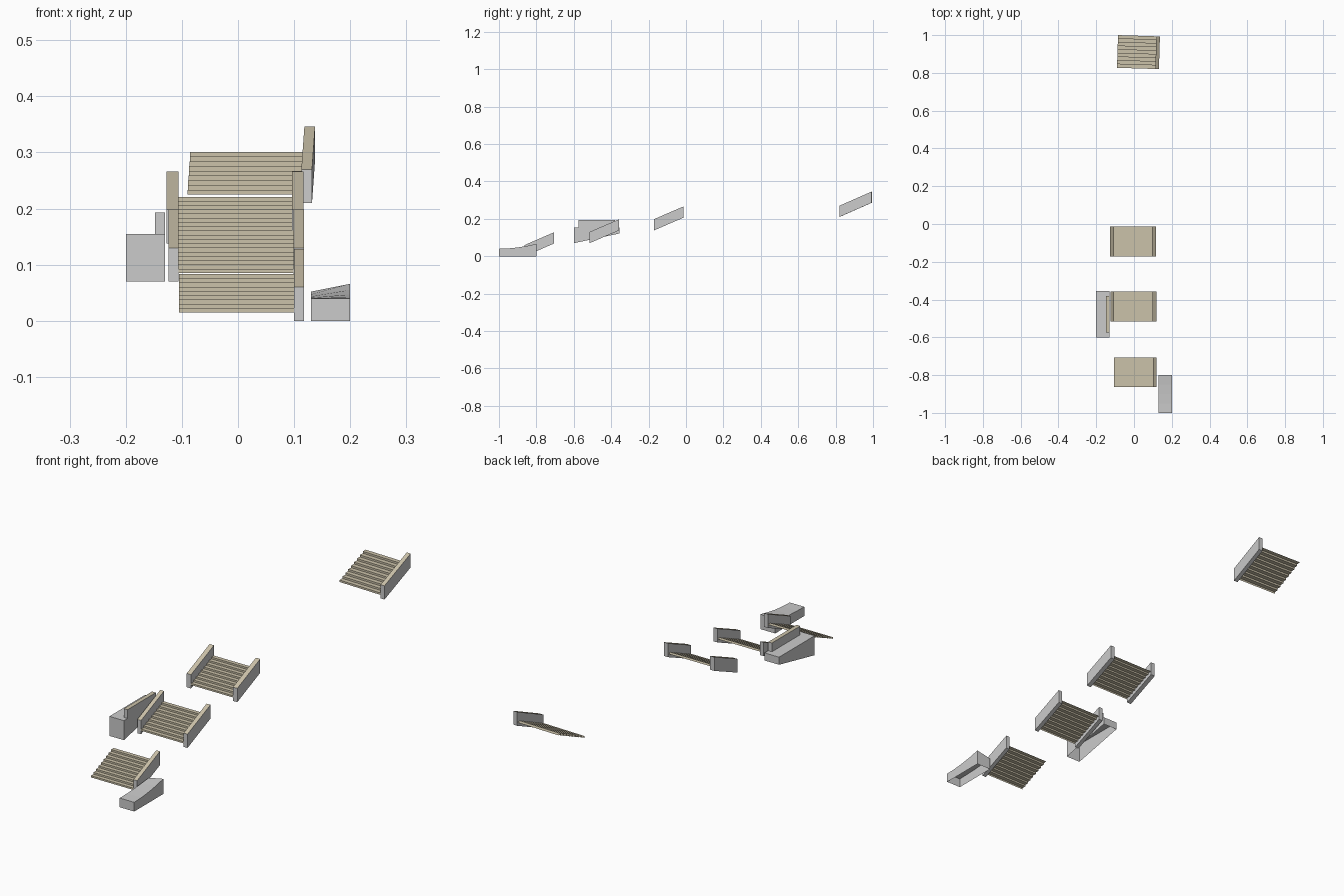
import bpy
from math import radians
from mathutils import Matrix, Vector

if "Cube" in bpy.data.objects:
    bpy.data.objects.remove(bpy.data.objects["Cube"])

stone = bpy.data.materials.new("stone")
stone.diffuse_color = (0.60, 0.54, 0.40, 1)
stone.use_nodes = True
stone.node_tree.nodes["Principled BSDF"].inputs["Base Color"].default_value = stone.diffuse_color
plain = bpy.data.materials.new("plain")
plain.diffuse_color = (0.8, 0.8, 0.8, 1)
plain.use_nodes = True
plain.node_tree.nodes["Principled BSDF"].inputs["Base Color"].default_value = plain.diffuse_color


def make(name, verts, faces, stone_faces=()):
    """Mesh object; the listed faces get the stone colour."""
    me = bpy.data.meshes.new(name)
    me.from_pydata(verts, [], faces)
    me.materials.append(plain)
    me.materials.append(stone)
    for i in stone_faces:
        me.polygons[i].material_index = 1
    ob = bpy.data.objects.new(name, me)
    bpy.context.collection.objects.link(ob)
    return ob


def prism(name, x0, x1, profile, stone_faces=(), bottom=True):
    """Extrude a (y, z) profile along x; edge 0 of the profile is the bottom."""
    n = len(profile)
    verts = [(x, y, z) for x in (x0, x1) for y, z in profile]
    faces = [(i, i + n, (i + 1) % n + n, (i + 1) % n) for i in range(n)]
    faces += [tuple(range(n)), tuple(reversed(range(n, 2 * n)))]
    if not bottom:
        faces = faces[1:]
        stone_faces = [i - 1 for i in stone_faces]
    return make(name, verts, faces, stone_faces)


def flight(tag, x, y, z, width, depth, rise, sides, angle=0, steps=9):
    """Stair flight with its front left corner at (x, y, z)."""
    turn = Matrix.Translation(Vector((x, y, z))) @ Matrix.Rotation(radians(angle), 4, 'Z')
    # folded sheet of risers and treads
    pts = []
    for i in range(steps):
        h0, h1 = (0.015 + rise * k / steps for k in (i, i + 1))
        pts += [(depth * i / steps, h0), (depth * i / steps, h1)]
    pts.append((depth, 0.015 + rise))
    n = len(pts)
    verts = [(px, py, pz) for px in (0, width) for py, pz in pts]
    faces = [(i, i + n, i + n + 1, i + 1) for i in range(n - 1)]
    parts = [make(f"steps_{tag}", verts, faces, range(n - 1))]
    # sloping side walls with a stone top
    outline = [(0, 0), (depth, rise), (depth, rise + 0.06), (0, 0.06)]
    for side, x0, x1 in sides:
        parts.append(prism(f"{side}_wall_{tag}", x0 - x, x1 - x, outline, [2]))
    for ob in parts:
        ob.data.transform(turn)


# four flights climbing towards the back
flight("first", -0.105, -0.863, 0.0, 0.205, 0.157, 0.068,
       [("right", 0.100, 0.118)])
flight("second", -0.106, -0.516, 0.07, 0.205, 0.158, 0.068,
       [("left", -0.124, -0.106), ("right", 0.099, 0.118)])
flight("third", -0.106, -0.172, 0.138, 0.205, 0.158, 0.068,
       [("left", -0.127, -0.106), ("right", 0.096, 0.117)])
flight("fourth", -0.090, 0.827, 0.21, 0.203, 0.173, 0.076,
       [("right", 0.113, 0.132)], angle=-1.8)

# low plinth at the front right, top sweeping upwards, open underneath
ys = [-1.0, -0.95, -0.90, -0.85, -0.80]
lift = [0, 0.08, 0.27, 0.58, 1]
n = len(ys)
rows = []
for px, top in ((0.13, 0.052), (0.20, 0.066)):
    rows += [(px, py, 0) for py in ys]
    rows += [(px, py, 0.04 + (top - 0.04) * t) for py, t in zip(ys, lift)]
faces = []
for i in range(n - 1):
    faces += [(n + i, 3 * n + i, 3 * n + i + 1, n + i + 1),
              (i, n + i, n + i + 1, i + 1),
              (2 * n + i, 2 * n + i + 1, 3 * n + i + 1, 3 * n + i)]
faces += [(0, 2 * n, 3 * n, n), (n - 1, 2 * n - 1, 4 * n - 1, 3 * n - 1)]
make("front_plinth", rows, faces)

# side plinth with a level top and rising base, open underneath
prism("side_plinth", -0.20, -0.13,
      [(-0.60, 0.07), (-0.355, 0.122), (-0.355, 0.155), (-0.60, 0.155)], bottom=False)
# upright ledge on the side plinth
prism("plinth_ledge", -0.148, -0.13,
      [(-0.575, 0.155), (-0.38, 0.155), (-0.38, 0.193), (-0.575, 0.193)],
      [2], bottom=False)
